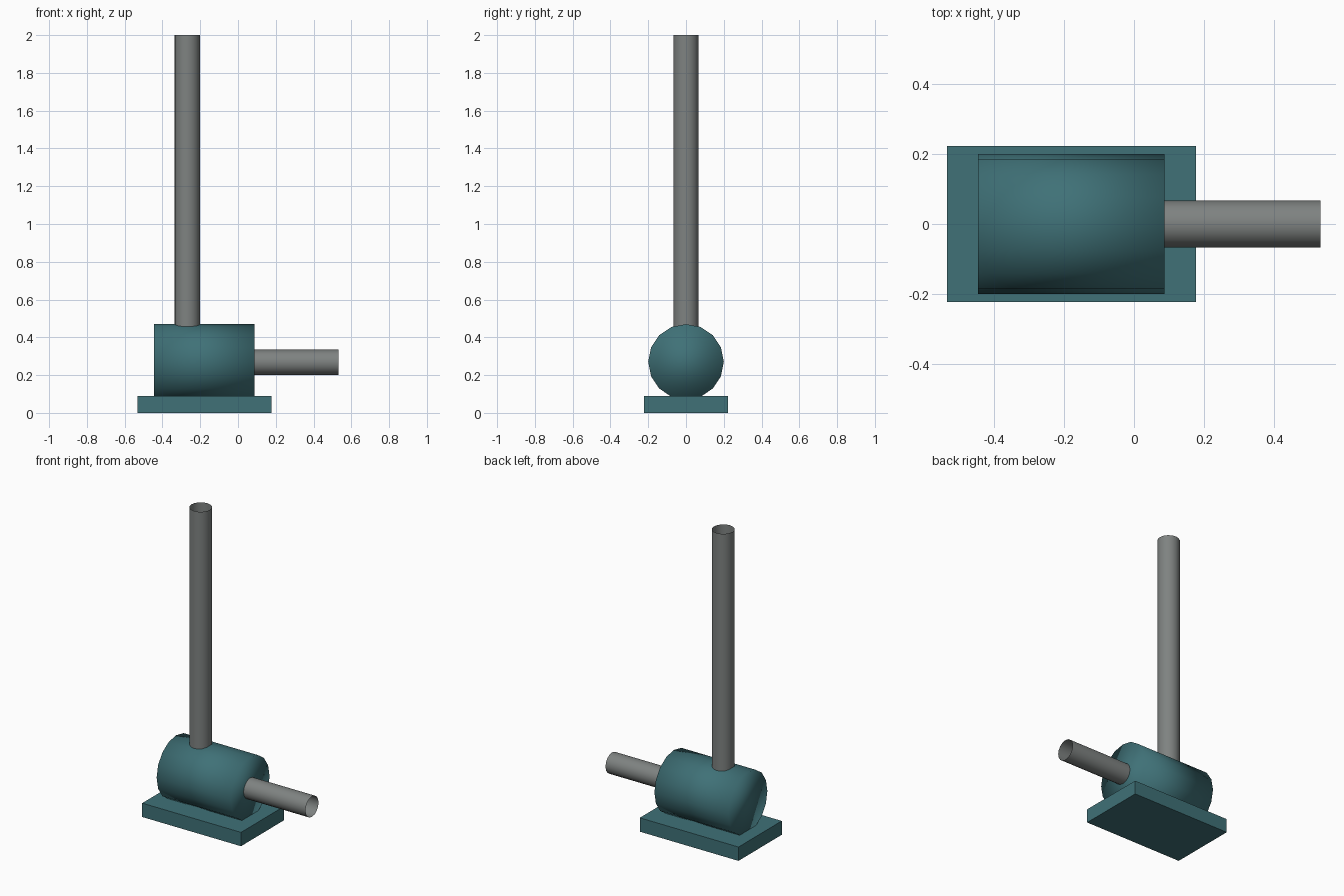
import bpy
from math import pi

cube = bpy.data.objects.get("Cube")
if cube:
    bpy.data.objects.remove(cube, do_unlink=True)


def material(name, colour):
    mat = bpy.data.materials.new(name)
    mat.use_nodes = True
    mat.diffuse_color = (*colour, 1)
    mat.node_tree.nodes["Principled BSDF"].inputs["Base Color"].default_value = (*colour, 1)
    return mat


teal = material("teal paint", (0.05, 0.165, 0.185))
grey = material("grey metal", (0.21, 0.225, 0.22))


def finish(name, mat):
    obj = bpy.context.object
    obj.name = name
    obj.data.materials.append(mat)
    return obj


def cylinder(name, mat, radius, start, end, centre, along_x=False, fill='NGON'):
    """Sixteen-sided cylinder spanning start to end on x or z; centre gives the other coordinate."""
    middle = (start + end) / 2
    bpy.ops.mesh.primitive_cylinder_add(
        vertices=16, radius=radius, depth=end - start, end_fill_type=fill,
        location=(middle, 0, centre) if along_x else (centre, 0, middle),
        rotation=(0, pi / 2 if along_x else 0, 0))
    bpy.ops.object.shade_smooth()
    return finish(name, mat)


# Flat mounting plate
bpy.ops.mesh.primitive_cube_add(size=1, location=(-0.178, 0, 0.045))
plate = finish("base_plate", teal)
plate.scale = (0.71, 0.444, 0.09)

# Closed drum lying along x
cylinder("drum", teal, 0.2, -0.445, 0.087, 0.27, along_x=True)

# Open-ended pipes: tall riser and side outlet
cylinder("riser_pipe", grey, 0.067, 0.4, 2.0, -0.268, fill='NOTHING')
cylinder("outlet_pipe", grey, 0.067, 0.07, 0.532, 0.268, along_x=True, fill='NOTHING')
